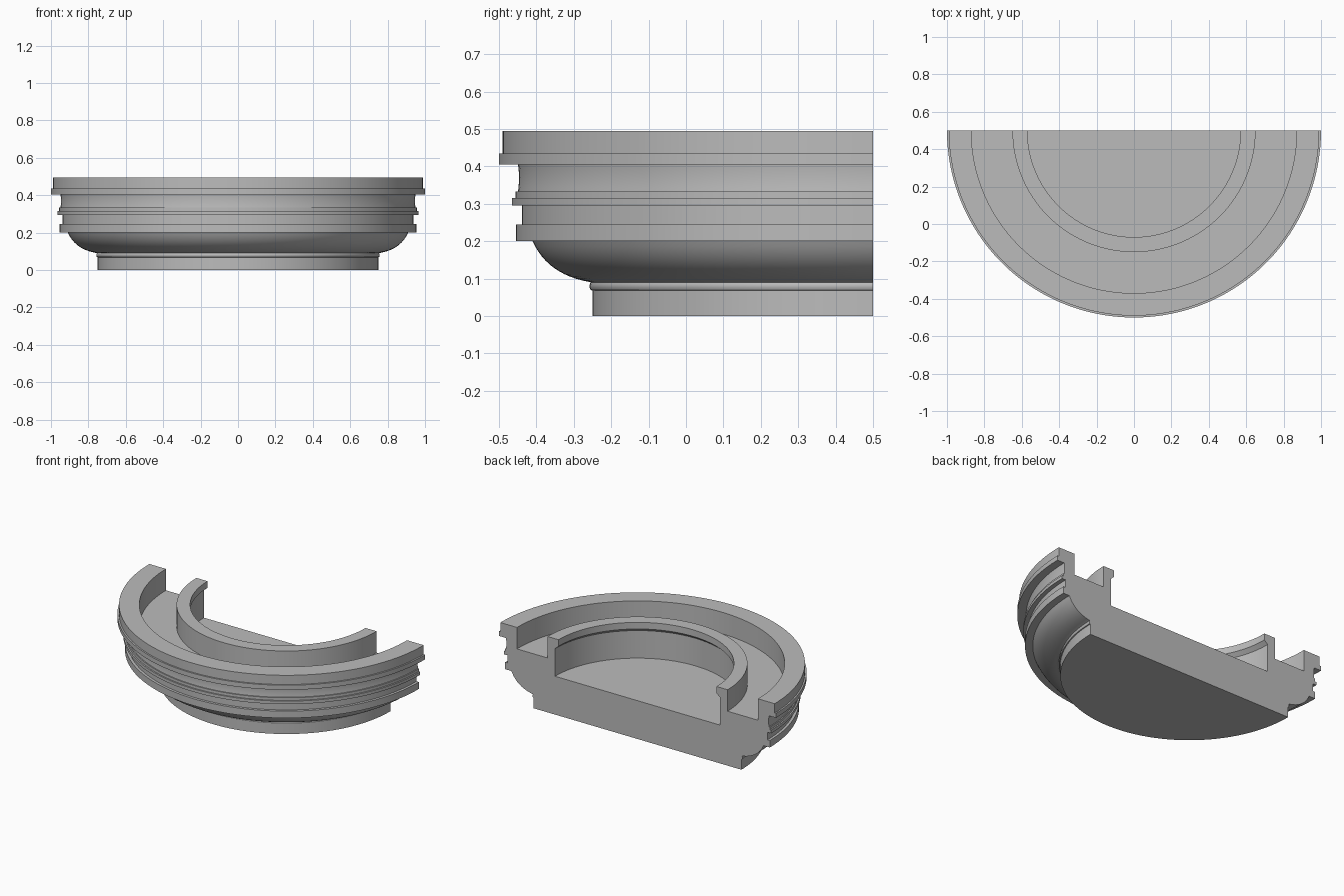
import bpy, bmesh, math
from mathutils import Vector

cube = bpy.data.objects.get("Cube")
if cube:
    bpy.data.objects.remove(cube, do_unlink=True)

# Single plain grey material
grey = bpy.data.materials.new("plain_grey")
grey.use_nodes = True
color = (0.5, 0.5, 0.5, 1)
grey.diffuse_color = color
grey.node_tree.nodes["Principled BSDF"].inputs["Base Color"].default_value = color

AXIS_Y = 0.5
STEPS = 96


def curve(a, b, c, n):
    """Points of a rounded profile section, ends included."""
    a, b, c = Vector(a), Vector(b), Vector(c)
    out = []
    for i in range(n + 1):
        t = i / n
        out.append(tuple(a * (1 - t) ** 2 + b * 2 * t * (1 - t) + c * t * t))
    return out


# Foot and bead, then the rounded underside
profile = [(0, 0), (0.75, 0), (0.75, 0.068)]
profile += curve((0.755, 0.07), (0.761, 0.08), (0.755, 0.09), 4)
profile += curve((0.757, 0.091), (0.87, 0.11), (0.91, 0.2), 12)
# Stepped outer bands
profile += [(0.955, 0.2), (0.955, 0.245), (0.938, 0.245), (0.938, 0.295),
            (0.965, 0.295), (0.965, 0.315), (0.956, 0.315), (0.956, 0.333)]
profile += curve((0.949, 0.333), (0.944, 0.37), (0.949, 0.405), 6)
profile += [(1.0, 0.405), (1.0, 0.435), (0.99, 0.435), (0.99, 0.495)]
# Outer rim, channel, inner rim with overhanging lip, central floor
profile += [(0.87, 0.495), (0.87, 0.355), (0.65, 0.355), (0.65, 0.495),
            (0.57, 0.495), (0.57, 0.452), (0.595, 0.43), (0.595, 0.25), (0, 0.25)]


def half_turn(name, points):
    """Revolve a closed profile through the front half circle and cap the cut."""
    bm = bmesh.new()
    rings = []
    for s in range(STEPS + 1):
        a = math.pi * (1 + s / STEPS)
        rings.append([bm.verts.new((r * math.cos(a), AXIS_Y + r * math.sin(a), z))
                      for r, z in points])
    n = len(points)
    for lo, hi in zip(rings, rings[1:]):
        for i in range(n - 1):
            bm.faces.new((lo[i], lo[i + 1], hi[i + 1], hi[i]))
    # flat section face across the whole cut
    bm.faces.new(rings[0][::-1])
    bm.faces.new(rings[-1])
    bmesh.ops.remove_doubles(bm, verts=bm.verts, dist=0.0001)
    bmesh.ops.recalc_face_normals(bm, faces=bm.faces)
    mesh = bpy.data.meshes.new(name)
    bm.to_mesh(mesh)
    bm.free()
    mesh.materials.append(grey)
    obj = bpy.data.objects.new(name, mesh)
    bpy.context.collection.objects.link(obj)
    return obj


body = half_turn("sectioned_ring_body", profile)
bpy.ops.object.select_all(action='DESELECT')
body.select_set(True)
bpy.context.view_layer.objects.active = body
bpy.ops.object.shade_smooth_by_angle(angle=math.radians(25))
